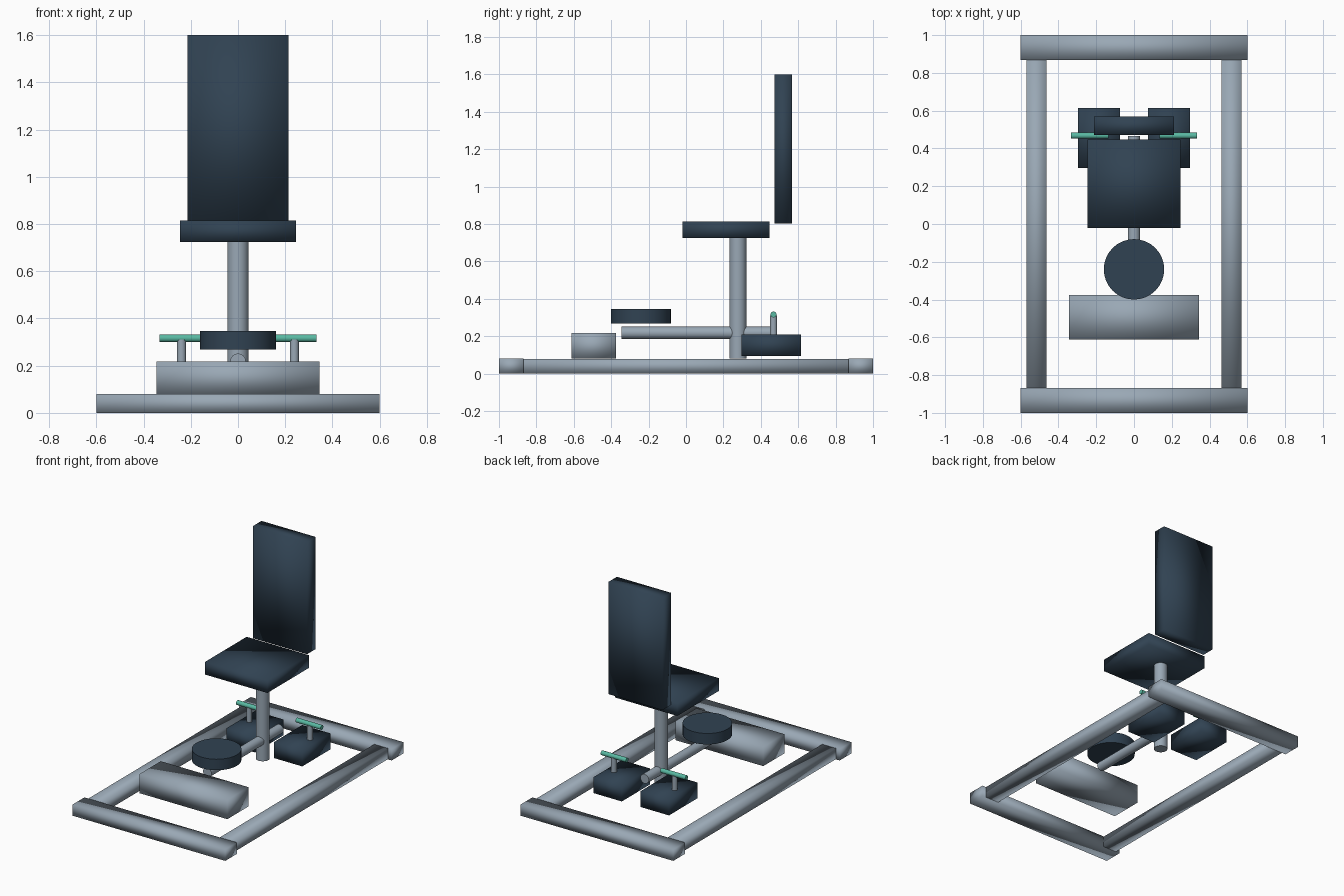
import bpy
import math

if "Cube" in bpy.data.objects:
    bpy.data.objects.remove(bpy.data.objects["Cube"])


def material(name, rgb):
    m = bpy.data.materials.new(name)
    m.diffuse_color = (*rgb, 1)
    m.use_nodes = True
    m.node_tree.nodes["Principled BSDF"].inputs["Base Color"].default_value = m.diffuse_color
    return m


STEEL = material("steel", (0.32, 0.39, 0.46))
NAVY = material("navy_padding", (0.03, 0.055, 0.085))
TEAL = material("teal_grip", (0.10, 0.48, 0.36))


def finish(name, mat):
    ob = bpy.context.object
    ob.name = name
    ob.data.materials.append(mat)
    return ob


def box(name, x, y, z, mat):
    """Softly shaded block spanning the given (min, max) ranges."""
    bpy.ops.mesh.primitive_cube_add(size=1, location=[(a + b) / 2 for a, b in (x, y, z)])
    ob = finish(name, mat)
    ob.scale = [b - a for a, b in (x, y, z)]
    bpy.ops.object.transform_apply(location=False, rotation=False, scale=True)
    bpy.ops.object.shade_smooth()
    return ob


def rod(name, centre, radius, length, axis, mat, sides=32):
    rot = {"x": (0, math.pi / 2, 0), "y": (math.pi / 2, 0, 0), "z": (0, 0, 0)}[axis]
    bpy.ops.mesh.primitive_cylinder_add(vertices=sides, radius=radius, depth=length,
                                        location=centre, rotation=rot)
    ob = finish(name, mat)
    bpy.ops.object.shade_smooth_by_angle(angle=math.radians(40))
    return ob


# Base frame
box("front_crossbar", (-0.6, 0.6), (-1.0, -0.868), (0, 0.08), STEEL)
box("back_crossbar", (-0.6, 0.6), (0.868, 1.0), (0, 0.08), STEEL)
for side, s in (("left", -1), ("right", 1)):
    x = sorted((s * 0.463, s * 0.57))
    box(side + "_rail", x, (-0.94, 0.94), (0.001, 0.079), STEEL)

# Front block, centre post and boom
box("front_block", (-0.345, 0.345), (-0.612, -0.375), (0.08, 0.217), STEEL)
rod("seat_post", (0, 0.278, 0.405), 0.045, 0.65, "z", STEEL)
rod("boom", (0, 0.06, 0.218), 0.033, 0.81, "y", STEEL)
rod("round_pad", (0, -0.24, 0.307), 0.16, 0.078, "z", NAVY)

# Seat and backrest
box("seat", (-0.245, 0.245), (-0.02, 0.447), (0.724, 0.814), NAVY)
box("backrest", (-0.213, 0.213), (0.472, 0.568), (0.803, 1.6), NAVY)

# Rear pads with grips
for side, s in (("left", -1), ("right", 1)):
    x = sorted((s * 0.074, s * 0.297))
    box(side + "_pad", x, (0.297, 0.615), (0.095, 0.208), NAVY)
    rod(side + "_grip_post", (s * 0.239, 0.468, 0.255), 0.019, 0.11, "z", STEEL, 24)
    rod(side + "_grip", (s * 0.234, 0.468, 0.316), 0.016, 0.197, "x", TEAL, 24)
